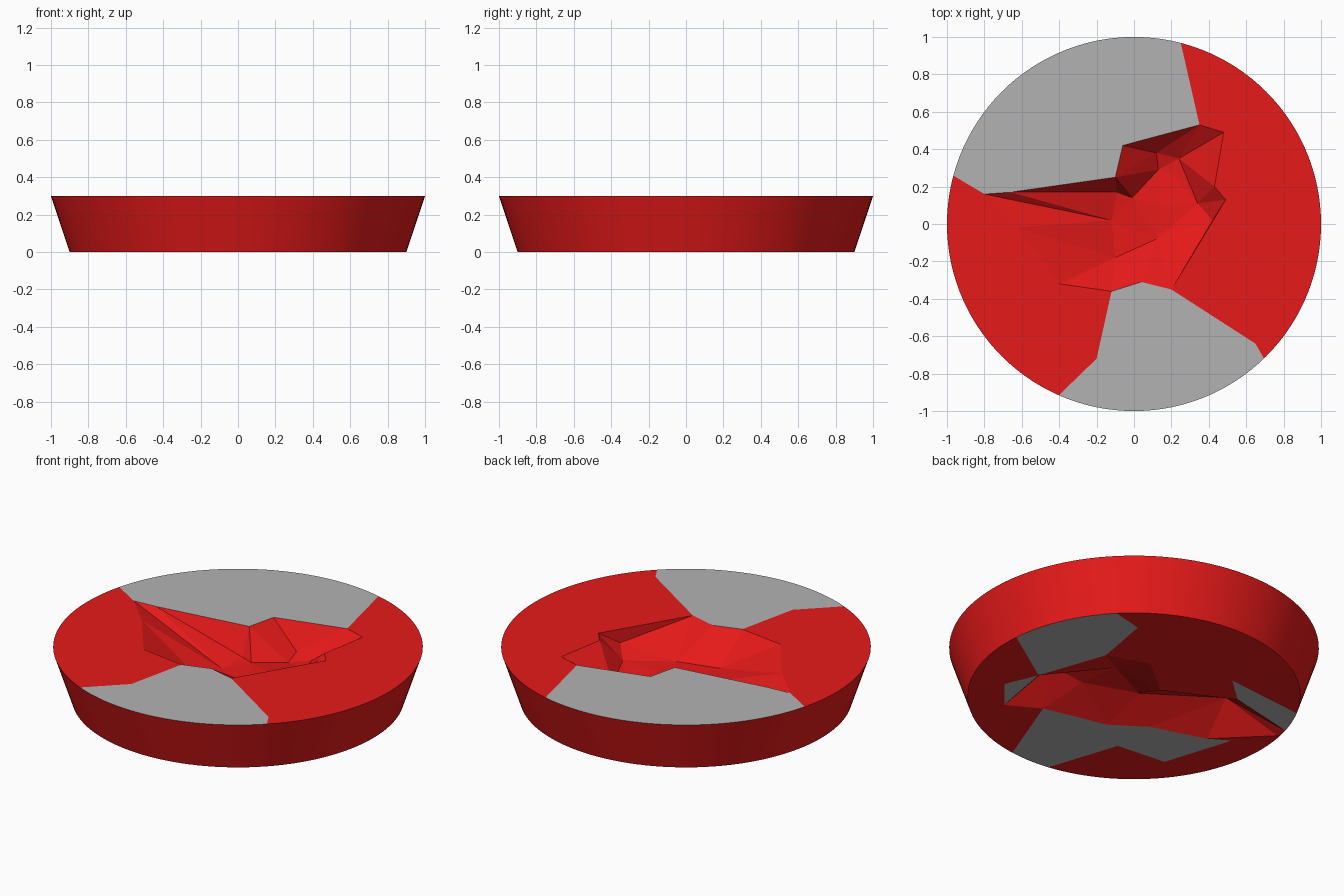
import bpy, bmesh
from math import radians, cos, sin

if "Cube" in bpy.data.objects:
    bpy.data.objects.remove(bpy.data.objects["Cube"])

H, R_TOP, R_BOT, STEP = 0.30, 1.0, 0.90, 3


def material(name, rgb):
    m = bpy.data.materials.new(name)
    m.diffuse_color = (*rgb, 1)
    m.use_nodes = True
    m.node_tree.nodes["Principled BSDF"].inputs["Base Color"].default_value = m.diffuse_color
    return m


RED = material("red", (0.8, 0.01, 0.01))
GREY = material("plain_grey", (0.45, 0.45, 0.45))


def arc(a, b, r, z):
    """Rim points going clockwise from angle a down to angle b."""
    mids = [d for d in range(-360, 361, STEP) if b + 0.3 < d < a - 0.3]
    degs = [a] + mids[::-1] + [b]
    return [(r * cos(radians(d)), r * sin(radians(d)), z) for d in degs]


def build(name, faces, up):
    """Make an object from (points, is_grey) faces, all facing up or down."""
    bm = bmesh.new()
    for pts, grey in faces:
        f = bm.faces.new([bm.verts.new(p) for p in pts])
        f.normal_update()
        if f.normal.z * up < 0:
            f.normal_flip()
        f.material_index = int(grey)
    bmesh.ops.triangulate(bm, faces=[f for f in bm.faces if len(f.verts) > 3])
    bmesh.ops.remove_doubles(bm, verts=bm.verts, dist=0.0005)
    return finish(name, bm)


def finish(name, bm):
    me = bpy.data.meshes.new(name)
    bm.to_mesh(me)
    bm.free()
    me.materials.append(RED)
    me.materials.append(GREY)
    ob = bpy.data.objects.new(name, me)
    bpy.context.collection.objects.link(ob)
    return ob


# Top: corners of the broken opening (A-M) and of the shards around it
T = {"A": (-.80, .16), "B": (-.66, .17), "C": (-.10, .25), "D": (-.06, .42),
     "E": (.35, .53), "F": (.48, .49), "G": (.43, .20), "H": (.49, .13),
     "I": (.20, -.35), "J": (.04, -.31), "K": (-.12, -.36), "L": (-.40, -.32),
     "M": (-.62, -.02), "N": (-.33, .68), "O": (.78, .01), "Q": (.65, -.64),
     "R": (-.20, -.72), "S": (-.50, -.65), "T": (-.36, -.44), "U": (-.27, -.44),
     "a": (.02, .442)}
T = {k: (x, y, H) for k, (x, y) in T.items()}
# Lowered corners inside the top opening
T.update({"b": (.12, .38, .16), "c": (.24, .35, .15), "d": (.13, .29, .13),
          "e": (.20, .27, .14), "g": (.34, .11, .17), "h": (.42, .02, .22),
          "1": (-.09, .17, .15), "2": (-.12, .02, .13), "3": (-.10, -.18, .13),
          "4": (.12, -.08, .15), "5": (.14, .09, .15), "6": (-.01, .14, .15)})

# Shards of the top: (rim start angle, rim end angle, corners, grey)
top_cells = [(165, 141, "NDCBA", 1), (141, 100, "N", 1), (100, 75.5, "EaDN", 1),
             (75.5, 41.5, "FE", 0), (41.5, 9, "OHGF", 0), (9, -46, "QO", 0),
             (None, 0, "OQIH", 0), (-46, -67.6, "RKJIQ", 1), (-67.6, -113.7, "R", 1),
             (-113.7, -122, "STUKR", 0), (-122, -159.5, "S", 0),
             (-159.5, -195, "AMLTS", 0), (None, 0, "LKUT", 0)]
top_faces = [(([] if a is None else arc(a, b, R_TOP, H)) + [T[c] for c in names], g)
             for a, b, names, g in top_cells]
build("top_shards", top_faces, 1)

# Faceted break inside the top opening
pit = ["Dabd61C", "aEFcb", "bced", "cFGge", "deg56", "GHhg", "gh45", "hHI4",
       "IJ34", "JK3", "123456", "ABC12", "MA2", "M23", "M3KL"]
build("top_break", [([T[c] for c in f], 0) for f in pit], 1)

# Bottom: opening outline (a-l) and shard corners (m-r)
B = {"a": (.475, -.525), "b": (.54, -.16), "c": (.40, .24), "d": (.15, .32),
     "e": (-.07, .14), "f": (-.455, .33), "g": (-.86, .24), "h": (-.87, .17),
     "i": (-.60, -.10), "j": (-.28, -.20), "k": (-.09, -.33), "l": (.29, -.42),
     "m": (.46, .58), "n": (-.28, -.47), "o": (-.585, -.44), "p": (.62, -.35),
     "q": (-.715, -.03), "r": (-.30, .47)}
B = {k: (x, y, 0) for k, (x, y) in B.items()}
# Raised corners inside the bottom opening
B.update({"1": (.40, -.22, .14), "2": (.16, .04, .10), "3": (-.10, -.08, .09),
          "4": (-.55, .12, .14), "5": (.20, -.20, .10)})
bottom_cells = [(44, 5, "bcm", 1), (5, -45, "apb", 0), (None, 0, "apb", 1),
                (-45, -83, "la", 0), (-83, -99, "nkl", 1), (-99, -143, "on", 0),
                (None, 0, "noqijk", 1), (-143, -191, "hiqo", 0),
                (169, 164, "gh", 0), (164, 152, "rfg", 1), (152, 44, "mcdefr", 0)]
bottom_faces = [(([] if a is None else arc(a, b, R_BOT, 0)) + [B[c] for c in names], g)
                for a, b, names, g in bottom_cells]
build("bottom_shards", bottom_faces, -1)

# Faceted break inside the bottom opening
under = ["la15", "ab1", "bc21", "cd2", "de32", "ef43", "fg4", "gh4", "hi4",
         "ij34", "jk3", "kl53", "125", "235"]
build("bottom_break", [([B[c] for c in f], 0) for f in under], -1)

# Sloped outer wall
bm = bmesh.new()
degs = range(0, 360, STEP)
lo, hi = [[bm.verts.new((r * cos(radians(d)), r * sin(radians(d)), z)) for d in degs]
          for r, z in ((R_BOT, 0), (R_TOP, H))]
for i in range(len(lo)):
    j = (i + 1) % len(lo)
    bm.faces.new((lo[i], lo[j], hi[j], hi[i])).smooth = True
finish("outer_wall", bm)
